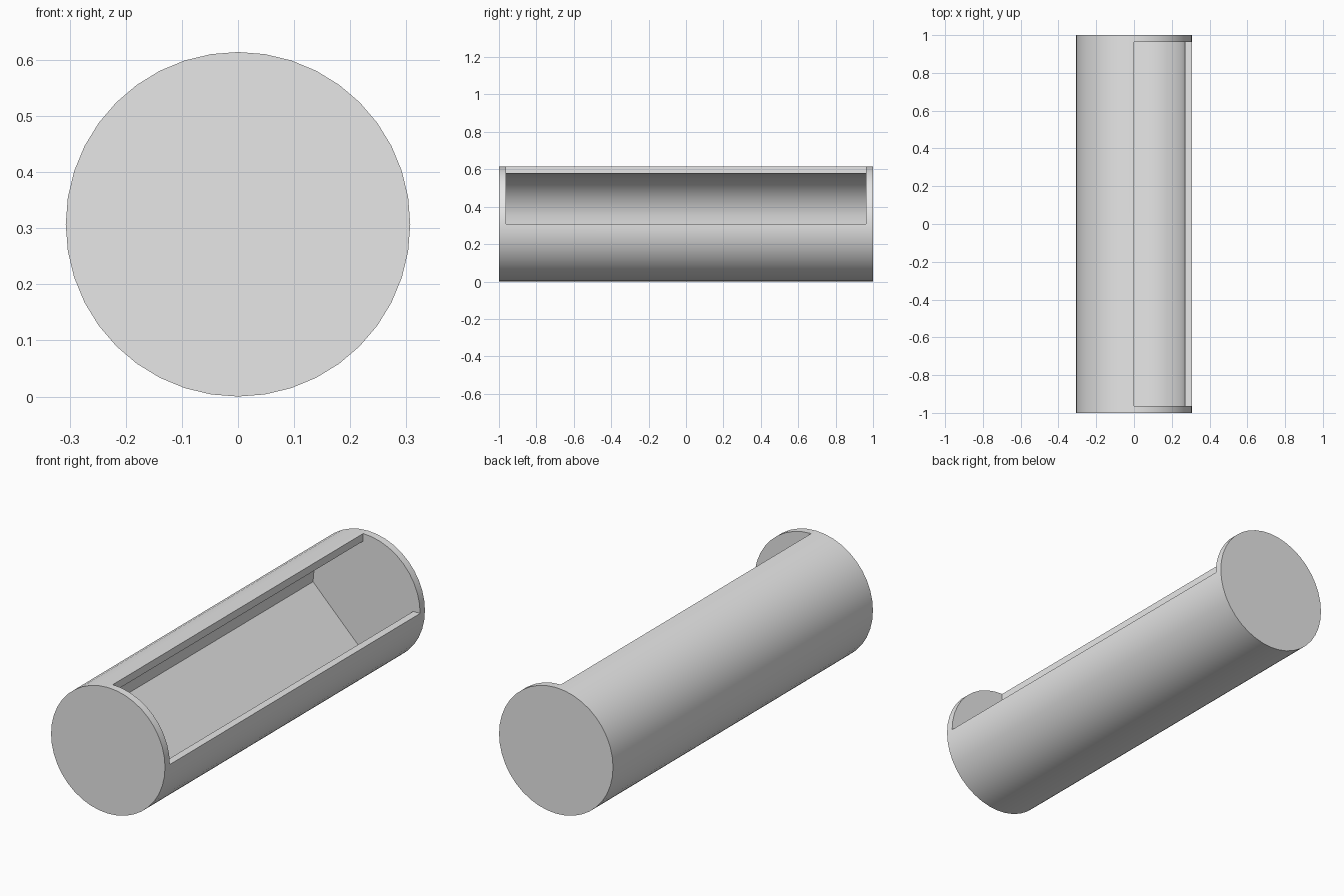
import bpy
import bmesh
from math import cos, sin, radians

if "Cube" in bpy.data.objects:
    bpy.data.objects.remove(bpy.data.objects["Cube"], do_unlink=True)

RADIUS = 0.307
INNER = 0.27
HALF_LENGTH = 1.0
CAP = 0.037
STEP = 9


def arc(radius, start, end):
    """Points (x, z) along an arc, both ends included."""
    return [(radius * cos(radians(a)), radius * sin(radians(a)))
            for a in range(start, end + 1, STEP)]


def extrude_profile(name, profile, half_length):
    """Extrude an (x, z) outline along y, centred on the tube axis."""
    bm = bmesh.new()
    base = bm.faces.new([bm.verts.new((x, -half_length, z + RADIUS)) for x, z in profile])
    grown = bmesh.ops.extrude_face_region(bm, geom=[base])["geom"]
    bmesh.ops.translate(bm, vec=(0, 2 * half_length, 0),
                        verts=[g for g in grown if isinstance(g, bmesh.types.BMVert)])
    bmesh.ops.recalc_face_normals(bm, faces=bm.faces)
    mesh = bpy.data.meshes.new(name)
    bm.to_mesh(mesh)
    bm.free()
    obj = bpy.data.objects.new(name, mesh)
    bpy.context.collection.objects.link(obj)
    return obj


# Plain grey material
grey = bpy.data.materials.new("light_grey")
grey.use_nodes = True
colour = (0.8, 0.8, 0.8, 1)
grey.diffuse_color = colour
grey.node_tree.nodes["Principled BSDF"].inputs["Base Color"].default_value = colour

# Solid round body with closed ends
body = extrude_profile("open_tube", arc(RADIUS, 0, 360 - STEP), HALF_LENGTH)
body.data.materials.append(grey)

# Cavity: rounded walls, a flat slanted floor and a quarter opening
outside = RADIUS + 0.1
cavity = (arc(INNER, 90, 180) + arc(INNER, 270, 360)
          + [(outside, 0), (outside, outside), (0, outside)])
cutter = extrude_profile("cavity_cutter", cavity, HALF_LENGTH - CAP)
cutter.hide_render = True

cut = body.modifiers.new("cavity", "BOOLEAN")
cut.operation = "DIFFERENCE"
cut.solver = "EXACT"
cut.object = cutter

bpy.ops.object.select_all(action="DESELECT")
body.select_set(True)
bpy.context.view_layer.objects.active = body
bpy.ops.object.modifier_apply(modifier=cut.name)
bpy.data.objects.remove(cutter, do_unlink=True)

# Smooth walls, crisp rims
bpy.ops.object.shade_smooth_by_angle(angle=radians(30))
